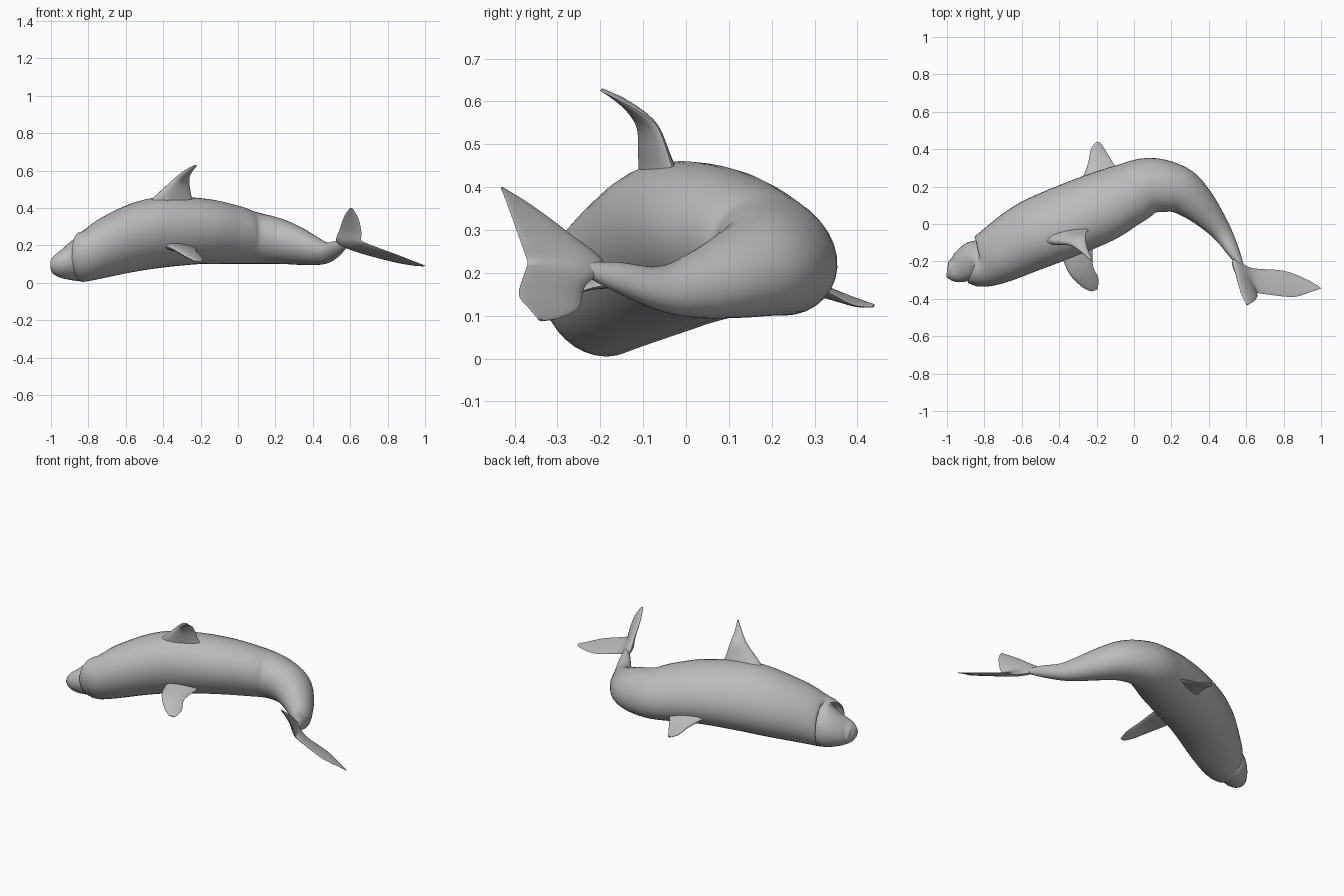
import bpy, bmesh, math
from mathutils import Vector

cube = bpy.data.objects.get("Cube")
if cube:
    bpy.data.objects.remove(cube, do_unlink=True)

grey = bpy.data.materials.new("plain_grey")
grey.use_nodes = True
COLOUR = (0.5, 0.5, 0.5, 1)
grey.diffuse_color = COLOUR
grey.node_tree.nodes["Principled BSDF"].inputs["Base Color"].default_value = COLOUR


def smooth_rows(rows, steps):
    """Catmull-Rom interpolation through rows of numbers."""
    out = []
    for i in range(len(rows) - 1):
        a, b, c, d = (rows[max(0, min(len(rows) - 1, i + k))] for k in (-1, 0, 1, 2))
        for s in range(steps):
            t = s / steps
            out.append([q + t / 2 * (r - p + t * (2 * p - 5 * q + 4 * r - w
                        + t * (3 * (q - r) + w - p)))
                        for p, q, r, w in zip(a, b, c, d)])
    return out + [list(rows[-1])]


def loft(name, rings):
    """Skin closed rings into one capped, smooth object."""
    bm = bmesh.new()
    loops = [[bm.verts.new(p) for p in ring] for ring in rings]
    n = len(loops[0])
    for a, b in zip(loops, loops[1:]):
        for j in range(n):
            k = (j + 1) % n
            bm.faces.new((a[j], a[k], b[k], b[j]))
    bm.faces.new(loops[0])
    bm.faces.new(loops[-1])
    bmesh.ops.recalc_face_normals(bm, faces=bm.faces)
    mesh = bpy.data.meshes.new(name)
    bm.to_mesh(mesh)
    bm.free()
    mesh.materials.append(grey)
    ob = bpy.data.objects.new(name, mesh)
    bpy.context.collection.objects.link(ob)
    bpy.ops.object.select_all(action='DESELECT')
    ob.select_set(True)
    bpy.context.view_layer.objects.active = ob
    bpy.ops.object.shade_smooth_by_angle(angle=math.radians(50))
    return ob


def fin(name, sections, steps=6, half=8):
    """Blade from rows: leading edge xyz, trailing edge xyz, thickness."""
    rows = smooth_rows(sections, steps)
    rings = []
    for i, row in enumerate(rows):
        lead, trail, thick = Vector(row[:3]), Vector(row[3:6]), row[6]
        p, q = rows[max(0, i - 1)], rows[min(len(rows) - 1, i + 1)]
        span = (Vector(q[:3]) + Vector(q[3:6])) - (Vector(p[:3]) + Vector(p[3:6]))
        normal = span.cross(trail - lead).normalized()
        ring = []
        for j in range(2 * half):
            a = math.pi * j / half
            along = (1 - math.cos(a)) / 2
            bulge = math.sin(a) * (1.25 - 0.6 * along) * thick / 2
            ring.append(lead.lerp(trail, along) + normal * bulge)
        rings.append(ring)
    return loft(name, rings)


# Body: centre x, centre y, half width, underside z, top z
stations = [
    (-1.00, -0.25, 0.025, 0.065, 0.12), (-0.985, -0.25, 0.05, 0.045, 0.145),
    (-0.94, -0.24, 0.075, 0.025, 0.18), (-0.86, -0.20, 0.105, 0.01, 0.25),
    (-0.82, -0.205, 0.132, 0.005, 0.285), (-0.73, -0.165, 0.155, 0.02, 0.35),
    (-0.56, -0.07, 0.183, 0.055, 0.43), (-0.40, 0.0, 0.19, 0.08, 0.46),
    (-0.19, 0.085, 0.188, 0.10, 0.45), (-0.04, 0.155, 0.168, 0.10, 0.42),
    (0.09, 0.205, 0.148, 0.10, 0.38), (0.23, 0.185, 0.127, 0.10, 0.345),
    (0.33, 0.115, 0.10, 0.095, 0.30), (0.42, 0.02, 0.07, 0.095, 0.245),
    (0.48, -0.06, 0.05, 0.11, 0.215), (0.535, -0.155, 0.032, 0.15, 0.225),
    (0.58, -0.24, 0.012, 0.195, 0.225),
]
rows = smooth_rows(stations, 5)
rings = []
for i, (x, y, w, low, high) in enumerate(rows):
    p, q = rows[max(0, i - 1)], rows[min(len(rows) - 1, i + 1)]
    side = Vector((p[1] - q[1], q[0] - p[0], 0)).normalized()
    centre, h = Vector((x, y, (low + high) / 2)), (high - low) / 2
    ring = []
    for j in range(32):
        a = math.tau * j / 32
        # The trunk rolls slightly toward the front
        lean = -0.15 * h * math.sin(a)
        ring.append(centre + side * (w * math.cos(a) + lean)
                    + Vector((0, 0, h * math.sin(a))))
    rings.append(ring)
loft("body", rings)

# Fins and flippers, root to tip
fin("dorsal_fin", [
    (-0.49, -0.09, 0.42, -0.23, -0.02, 0.40, 0.08),
    (-0.43, -0.10, 0.475, -0.25, -0.04, 0.47, 0.055),
    (-0.35, -0.11, 0.545, -0.26, -0.07, 0.545, 0.035),
    (-0.29, -0.145, 0.595, -0.25, -0.125, 0.585, 0.022),
    (-0.23, -0.195, 0.63, -0.22, -0.20, 0.625, 0.006)])
fin("right_flipper", [
    (-0.40, -0.13, 0.20, -0.22, -0.09, 0.18, 0.05),
    (-0.35, -0.26, 0.18, -0.22, -0.22, 0.165, 0.03),
    (-0.28, -0.335, 0.14, -0.19, -0.29, 0.13, 0.02),
    (-0.23, -0.36, 0.115, -0.195, -0.35, 0.11, 0.006)])
fin("left_flipper", [
    (-0.30, 0.19, 0.19, -0.07, 0.26, 0.19, 0.05),
    (-0.25, 0.31, 0.16, -0.12, 0.34, 0.15, 0.03),
    (-0.23, 0.40, 0.135, -0.15, 0.39, 0.125, 0.018),
    (-0.20, 0.44, 0.125, -0.18, 0.435, 0.12, 0.006)])

# Tail fluke, upper tip through the notch to the lower tip
fin("tail_fluke", [
    (0.60, -0.43, 0.40, 0.615, -0.43, 0.395, 0.006),
    (0.57, -0.365, 0.36, 0.645, -0.41, 0.34, 0.014),
    (0.545, -0.27, 0.29, 0.66, -0.385, 0.27, 0.025),
    (0.53, -0.19, 0.22, 0.66, -0.37, 0.225, 0.04),
    (0.63, -0.235, 0.17, 0.70, -0.375, 0.205, 0.028),
    (0.80, -0.25, 0.12, 0.85, -0.39, 0.15, 0.016),
    (0.92, -0.295, 0.095, 0.94, -0.365, 0.115, 0.01),
    (0.99, -0.335, 0.088, 1.00, -0.345, 0.092, 0.005)])
